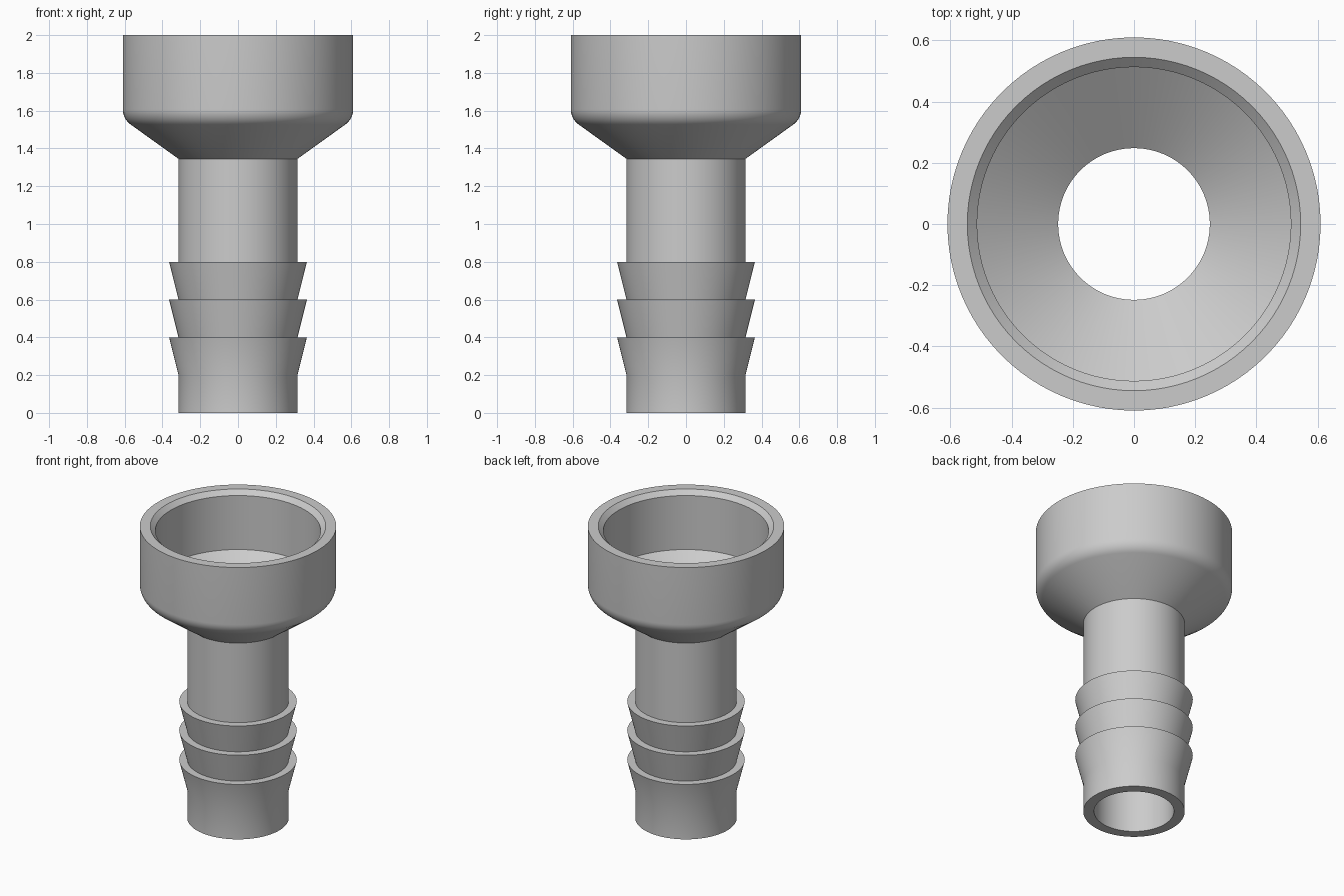
import bpy, bmesh, math

cube = bpy.data.objects.get("Cube")
if cube:
    bpy.data.objects.remove(cube, do_unlink=True)

SEGMENTS = 96
BARREL, BARB, BORE = 0.315, 0.365, 0.248
RIM, MOUTH, CUP = 0.61, 0.545, 0.513

# Outer profile: plain nose, then three stepped barbs
profile = [(BORE, 0), (BARREL, 0)]
for z in (0.2, 0.4, 0.6):
    profile += [(BARREL, z), (BARB, z + 0.2)]
profile += [(BARREL, 0.8), (BARREL, 1.345)]

# Rounded shoulder between the flare and the cup wall
fillet, centre_z, turn = 0.1, 1.608, math.radians(54)
for i in range(9):
    a = -turn * (1 - i / 8)
    profile.append((RIM - fillet + fillet * math.cos(a), centre_z + fillet * math.sin(a)))

# Rim, chamfered mouth, cup wall, funnel floor
profile += [(RIM, 2), (MOUTH, 2), (CUP, 1.97), (CUP, 1.6), (BORE, 1.41)]

# Revolve the closed profile around z
bm = bmesh.new()
verts = [bm.verts.new((r, 0, z)) for r, z in profile]
edges = [bm.edges.new((v, verts[(i + 1) % len(verts)])) for i, v in enumerate(verts)]
bmesh.ops.spin(bm, geom=verts + edges, cent=(0, 0, 0), axis=(0, 0, 1),
               angle=math.tau, steps=SEGMENTS, use_merge=True)
bmesh.ops.remove_doubles(bm, verts=bm.verts, dist=0.0001)
bmesh.ops.recalc_face_normals(bm, faces=bm.faces)
mesh = bpy.data.meshes.new("hose_fitting")
bm.to_mesh(mesh)
bm.free()
fitting = bpy.data.objects.new("hose_fitting", mesh)
bpy.context.collection.objects.link(fitting)

# Plain grey finish
grey = bpy.data.materials.new("plain_grey")
grey.use_nodes = True
colour = (0.6, 0.6, 0.6, 1)
grey.diffuse_color = colour
grey.node_tree.nodes["Principled BSDF"].inputs["Base Color"].default_value = colour
mesh.materials.append(grey)

# Smooth round walls, crisp rims and steps
bpy.ops.object.select_all(action="DESELECT")
fitting.select_set(True)
bpy.context.view_layer.objects.active = fitting
bpy.ops.object.shade_smooth_by_angle(angle=math.radians(30))
